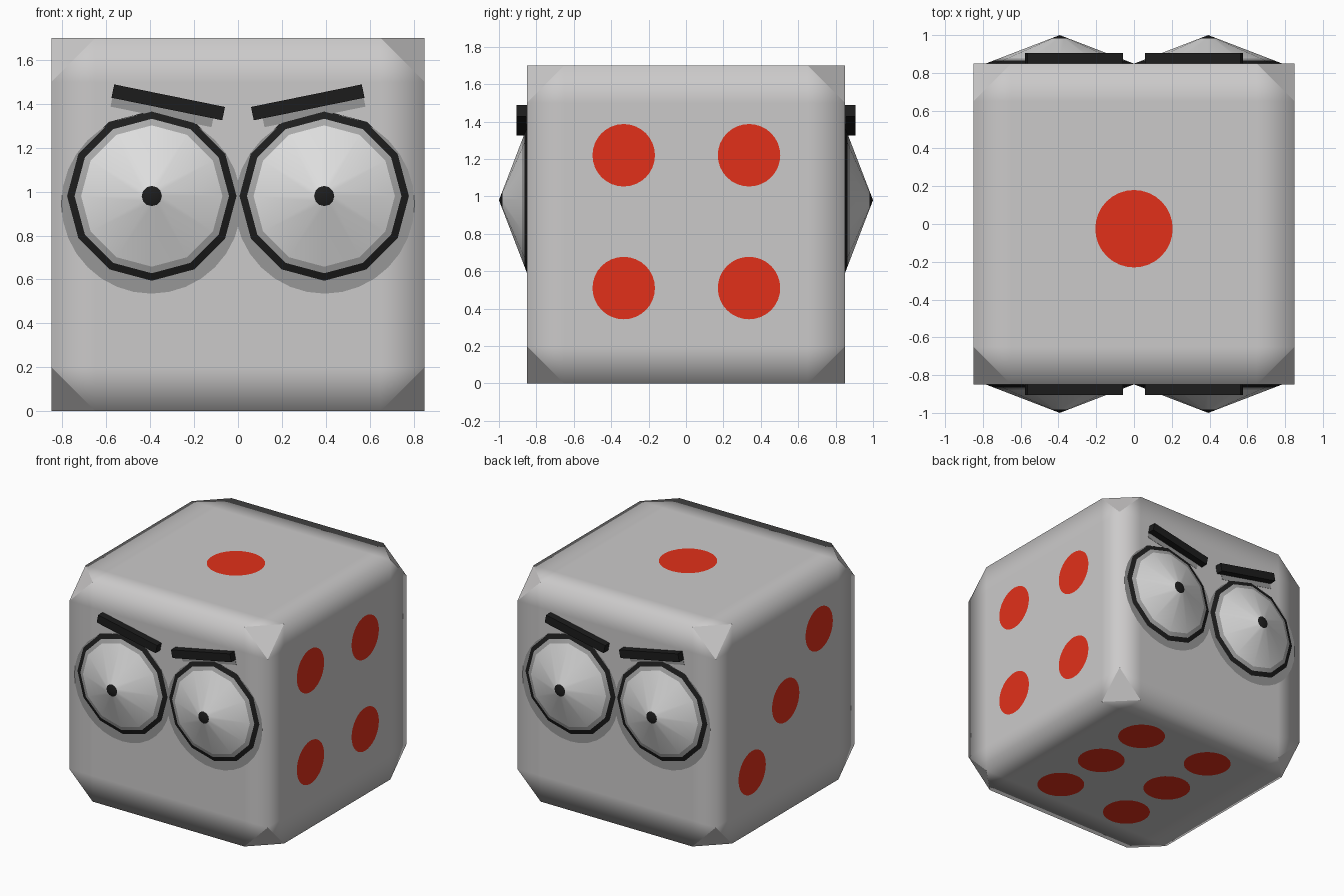
import bpy, bmesh, math
from mathutils import Matrix, Vector

if "Cube" in bpy.data.objects:
    bpy.data.objects.remove(bpy.data.objects["Cube"])

H, C = 0.85, 0.65          # half size, start of the corner cut


def material(name, rgb):
    m = bpy.data.materials.new(name)
    m.diffuse_color = (*rgb, 1)
    m.use_nodes = True
    m.node_tree.nodes["Principled BSDF"].inputs["Base Color"].default_value = m.diffuse_color
    return m


BODY = material("light_grey", (0.60, 0.59, 0.59))
WHITE = material("eye_white", (0.74, 0.74, 0.74))
RIM = material("mid_grey", (0.40, 0.40, 0.40))
SHADE = material("shadow_grey", (0.31, 0.31, 0.31))
BLACK = material("black", (0.012, 0.012, 0.012))
RED = material("red", (0.76, 0.03, 0.01))


def finish(name, bm, mats, matrix=Matrix(), smooth=False):
    bmesh.ops.transform(bm, matrix=matrix, verts=bm.verts)
    for f in bm.faces:
        f.smooth = smooth
    me = bpy.data.meshes.new(name)
    bm.to_mesh(me)
    bm.free()
    for m in mats:
        me.materials.append(m)
    ob = bpy.data.objects.new(name, me)
    bpy.context.collection.objects.link(ob)
    return ob


# Dice body: cube with cut corners and a smooth border round each side
def dice_body():
    bm = bmesh.new()
    g = (-H, -C, C, H)

    def face(pts):
        return bm.faces.new([bm.verts.new(p) for p in pts])

    for axis in range(3):
        for s in (-H, H):
            def point(u, v):
                p = [u, v]
                p.insert(axis, s)
                return p
            for i in range(3):
                for j in range(3):
                    cell = [(g[i], g[j]), (g[i + 1], g[j]),
                            (g[i + 1], g[j + 1]), (g[i], g[j + 1])]
                    face([point(u, v) for u, v in cell
                          if not (abs(u) == H and abs(v) == H)])
    for x in (-1, 1):
        for y in (-1, 1):
            for z in (-1, 1):
                face([(x * C, y * H, z * H), (x * H, y * C, z * H),
                      (x * H, y * H, z * C)])
    bmesh.ops.remove_doubles(bm, verts=bm.verts, dist=1e-4)
    bmesh.ops.recalc_face_normals(bm, faces=bm.faces)
    # keep the cut corners crisp
    for f in bm.faces:
        if min(abs(c) for c in f.normal) > 0.3:
            for e in f.edges:
                e.smooth = False
    finish("dice_body", bm, [BODY], Matrix.Translation((0, 0, H)), True)


# Flat round plate facing along a direction
def disc(name, mat, matrix, r, n=32):
    bm = bmesh.new()
    bmesh.ops.create_circle(bm, cap_ends=True, radius=r, segments=n)
    finish(name, bm, [mat], matrix)


def pip(name, centre, normal, r=0.167):
    n = Vector(normal)
    m = Matrix.Translation(Vector(centre) + n * 0.004) @ n.to_track_quat('Z', 'Y').to_matrix().to_4x4()
    disc(name, RED, m, r)


# Low cone eye: dark rim, grey band, white and pupil
def eye(name, matrix):
    bm = bmesh.new()
    n, R, depth = 12, 0.39, 0.15
    rings = []
    for r in (R, 0.352, 0.322, 0.046):
        rings.append([bm.verts.new((r * math.cos(2 * math.pi * k / n),
                                    r * math.sin(2 * math.pi * k / n),
                                    depth * (1 - r / R))) for k in range(n)])
    tip = bm.verts.new((0, 0, depth))
    for k in range(n):
        q = (k + 1) % n
        for i in range(3):
            a, b = rings[i], rings[i + 1]
            bm.faces.new((a[k], a[q], b[q], b[k])).material_index = i
        bm.faces.new((rings[3][k], rings[3][q], tip)).material_index = 0
    finish(name, bm, [BLACK, RIM, WHITE], matrix, True)


def box(name, mat, size, matrix):
    bm = bmesh.new()
    bmesh.ops.create_cube(bm, size=1)
    bmesh.ops.scale(bm, vec=size, verts=bm.verts)
    finish(name, bm, [mat], matrix)


dice_body()

# Faces on the front and back (local axes: right, up, outward)
for side, turn in (("front", 0), ("back", math.pi)):
    base = Matrix.Rotation(turn, 4, 'Z') @ Matrix.Rotation(math.pi / 2, 4, 'X')
    for hand, s in (("left", -1), ("right", 1)):
        tag = f"{side}_{hand}"
        eye(f"{tag}_eye", base @ Matrix.Translation((s * 0.393, 0.98, H)))
        disc(f"{tag}_eye_shadow", SHADE,
             base @ Matrix.Translation((s * 0.395, 0.945, H + 0.0015)), 0.41)
        tilt = Matrix.Rotation(s * math.radians(11.5), 4, 'Z')
        box(f"{tag}_brow", BLACK, (0.515, 0.062, 0.055),
            base @ Matrix.Translation((s * 0.318, 1.407, H + 0.0275)) @ tilt)
        box(f"{tag}_brow_shadow", SHADE, (0.47, 0.06, 0.002),
            base @ Matrix.Translation((s * 0.345, 1.37, H + 0.001)) @ tilt)

# Pips: one on top, four right, three left, six below
pip("top_pip", (0, -0.025, 2 * H), (0, 0, 1), 0.205)
for y in (-0.333, 0.337):
    for z in (0.51, 1.22):
        pip("right_pip", (H, y, z), (1, 0, 0))
for k in (-1, 0, 1):
    pip("left_pip", (-H, -0.41 * k, 0.86 + 0.4 * k), (-1, 0, 0))
    for x in (-0.31, 0.31):
        pip("bottom_pip", (x, 0.455 * k, 0.004), (0, 0, -1), 0.17)
# sink the underside pips just below the base plane
for ob in bpy.data.objects:
    if ob.name.startswith("bottom_pip"):
        ob.location.z = -0.002
